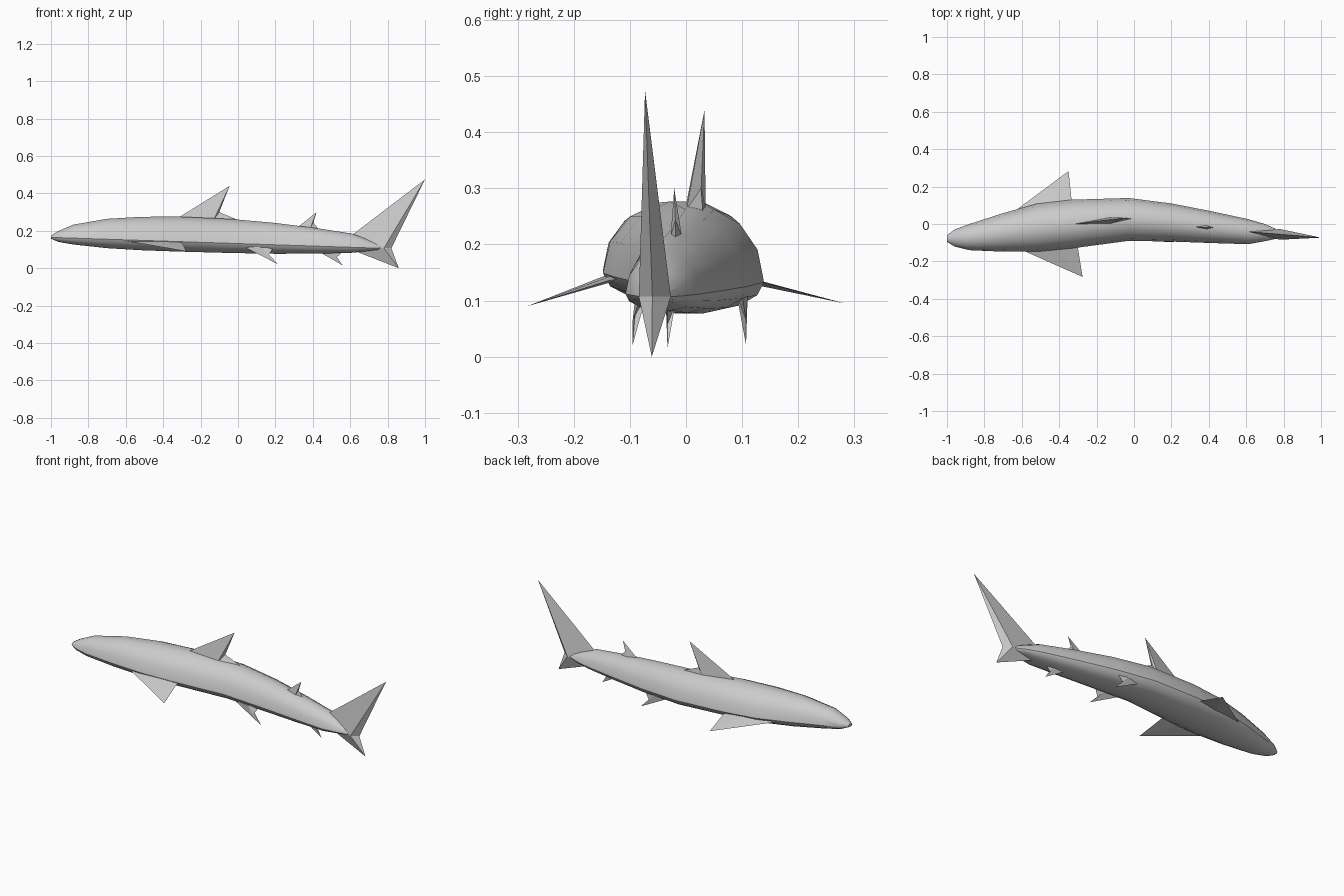
import bpy
import bmesh
import math
from mathutils import Vector

cube = bpy.data.objects.get("Cube")
if cube:
    bpy.data.objects.remove(cube, do_unlink=True)

# One plain skin colour
GREY = (0.6, 0.6, 0.6, 1)
skin = bpy.data.materials.new("grey_skin")
skin.use_nodes = True
skin.diffuse_color = GREY
for node in skin.node_tree.nodes:
    if node.type == "BSDF_PRINCIPLED":
        node.inputs["Base Color"].default_value = GREY


def make_object(name, points, faces, smooth_angle=None):
    """Build a closed mesh object with outward normals."""
    bm = bmesh.new()
    verts = [bm.verts.new(p) for p in points]
    for face in faces:
        bm.faces.new([verts[i] for i in face])
    bmesh.ops.recalc_face_normals(bm, faces=bm.faces)
    mesh = bpy.data.meshes.new(name)
    bm.to_mesh(mesh)
    bm.free()
    mesh.materials.append(skin)
    obj = bpy.data.objects.new(name, mesh)
    bpy.context.collection.objects.link(obj)
    if smooth_angle:
        bpy.ops.object.select_all(action="DESELECT")
        obj.select_set(True)
        bpy.context.view_layer.objects.active = obj
        bpy.ops.object.shade_smooth_by_angle(angle=math.radians(smooth_angle))
    return obj


def make_body(name, sections, sides):
    """Loft rings whose upper and lower halves have different heights."""
    points, faces = [], []
    for x, right, left, bottom, top in sections:
        centre, half = (left + right) / 2, (left - right) / 2
        flank = 0.132 - 0.033 * x
        for i in range(sides):
            a = math.tau * i / sides
            rise = top - flank if math.sin(a) > 0 else flank - bottom
            points.append((x, centre + half * math.cos(a), flank + rise * math.sin(a)))
    for r in range(len(sections) - 1):
        for i in range(sides):
            j = (i + 1) % sides
            faces.append([r * sides + i, r * sides + j,
                          (r + 1) * sides + j, (r + 1) * sides + i])
    last = (len(sections) - 1) * sides
    faces += [range(sides), range(last, last + sides)]
    return make_object(name, points, faces, 35)


def make_fin(name, front, tip, notch, back, side, thickness):
    """Sharp-edged fin, thickest in the middle of its base."""
    front, back, side = Vector(front), Vector(back), Vector(side)
    middle = front.lerp(back, 0.6)
    offset = side.normalized() * thickness / 2
    points = [front, tip, notch, back, middle + offset, middle - offset]
    faces = [(0, 4, 3, 5)]
    for m in (4, 5):
        faces += [(0, 1, m), (1, 2, m), (2, 3, m)]
    return make_object(name, points, faces)


# Curved body: x, right flank y, left flank y, belly z, back z
make_body("body", [
    (-1.0, -0.095, -0.06, 0.158, 0.175),
    (-0.96, -0.12, -0.03, 0.14, 0.2),
    (-0.88, -0.14, 0.0, 0.126, 0.235),
    (-0.7, -0.148, 0.058, 0.106, 0.267),
    (-0.52, -0.148, 0.108, 0.095, 0.278),
    (-0.33, -0.13, 0.13, 0.088, 0.28),
    (-0.03, -0.09, 0.139, 0.08, 0.266),
    (0.2, -0.094, 0.11, 0.076, 0.245),
    (0.42, -0.102, 0.067, 0.077, 0.217),
    (0.61, -0.108, 0.026, 0.082, 0.187),
    (0.7, -0.092, 0.0, 0.092, 0.152),
    (0.8, -0.07, -0.045, 0.1, 0.112),
], 14)

# Upright fins along the back and under the tail
ACROSS = (0, 1, 0)
make_fin("dorsal_fin", (-0.32, 0.0, 0.27), (-0.045, 0.033, 0.44),
         (-0.1, 0.027, 0.3), (0.0, 0.03, 0.258), ACROSS, 0.034)
make_fin("second_dorsal_fin", (0.32, -0.015, 0.22), (0.42, -0.021, 0.3),
         (0.403, -0.019, 0.244), (0.43, -0.019, 0.21), ACROSS, 0.02)
make_fin("anal_fin", (0.43, -0.02, 0.09), (0.56, -0.033, 0.015),
         (0.527, -0.033, 0.058), (0.56, -0.033, 0.09), ACROSS, 0.016)

# Pelvic pair
for label, y, tip_y in (("left", 0.1, 0.107), ("right", -0.08, -0.095)):
    make_fin(label + "_pelvic_fin", (0.03, y, 0.115), (0.215, tip_y, 0.021),
             (0.16, tip_y, 0.065), (0.19, y, 0.11), ACROSS, 0.02)

# Broad pectoral pair
make_fin("left_pectoral_fin", (-0.65, 0.06, 0.147), (-0.35, 0.283, 0.095),
         (-0.335, 0.14, 0.132), (-0.33, 0.1, 0.139), (0, 0.3, 1), 0.012)
make_fin("right_pectoral_fin", (-0.62, -0.13, 0.15), (-0.275, -0.283, 0.09),
         (-0.298, -0.14, 0.135), (-0.3, -0.1, 0.142), (0, -0.3, 1), 0.012)

# Tail: two pointed lobes meeting at a diamond-shaped hub
hub = [(0.61, -0.041, 0.178), (0.78, -0.027, 0.107), (0.82, -0.06, 0.107),
       (0.78, -0.084, 0.107), (0.63, -0.041, 0.09)]
lobe_tips = [(1.0, -0.073, 0.475), (0.86, -0.061, 0.0)]
tail_faces = [(0, 1, 4), (0, 3, 4)]
for tip, root in ((5, 0), (6, 4)):
    for m in (1, 3):
        tail_faces += [(tip, root, m), (tip, m, 2)]
make_object("tail_fin", hub + lobe_tips, tail_faces)
